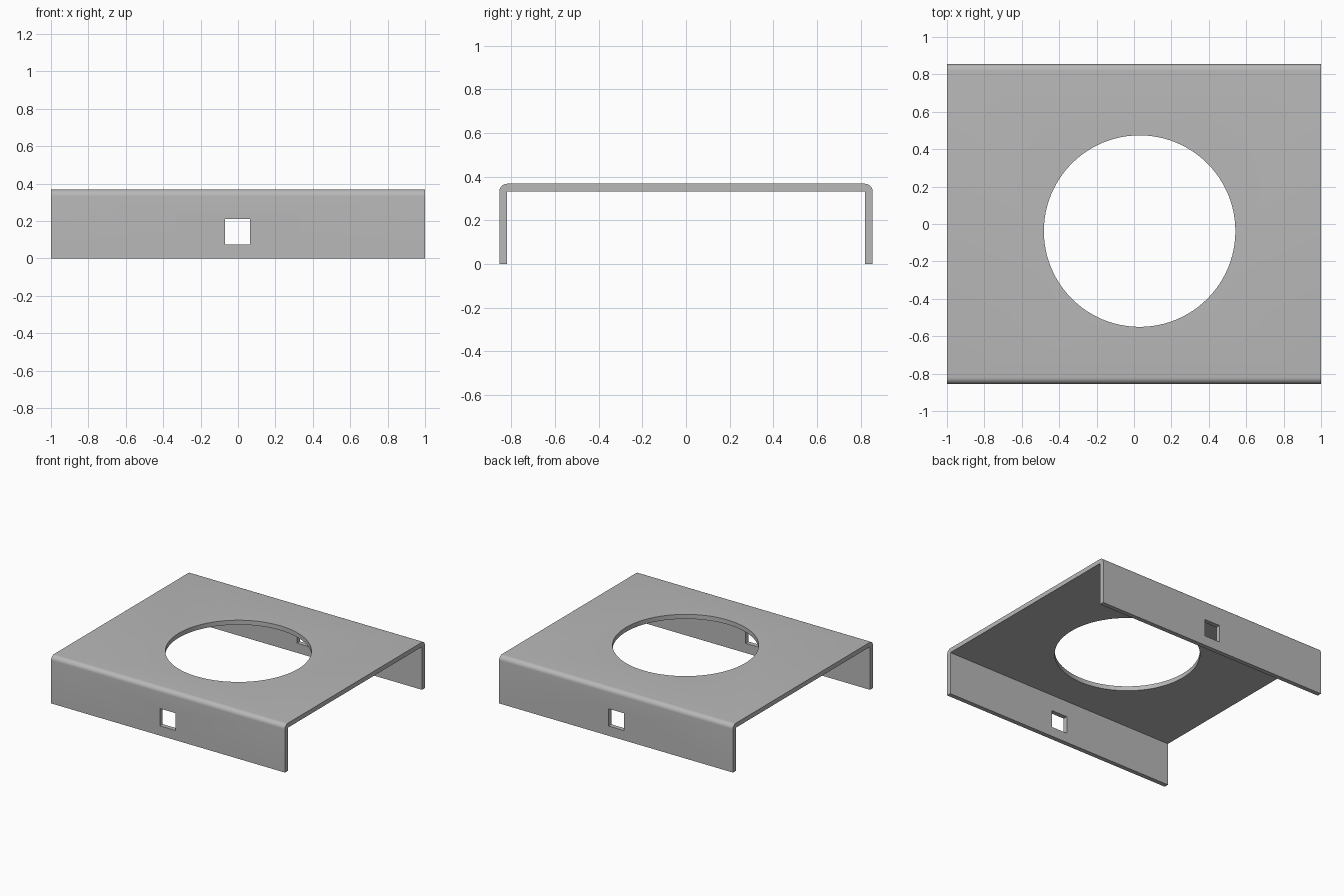
import bpy
import bmesh
import math

if "Cube" in bpy.data.objects:
    bpy.data.objects.remove(bpy.data.objects["Cube"])

HALF_W, HALF_D, HEIGHT = 1.0, 0.855, 0.368
WALL, BEND = 0.035, 0.035

# Sheet metal colour
metal = bpy.data.materials.new("light grey metal")
metal.use_nodes = True
grey = (0.48, 0.48, 0.48, 1)
metal.diffuse_color = grey
metal.node_tree.nodes["Principled BSDF"].inputs["Base Color"].default_value = grey

# U-shaped channel profile: outer edge with rounded bends, sharp inner corners
half = [(HALF_D - WALL, HEIGHT - WALL), (HALF_D - WALL, 0), (HALF_D, 0)]
for i in range(9):
    a = math.pi / 2 * i / 8
    half.append((HALF_D - BEND + BEND * math.cos(a), HEIGHT - BEND + BEND * math.sin(a)))
profile = half + [(-y, z) for y, z in reversed(half)]

bm = bmesh.new()
face = bm.faces.new([bm.verts.new((-HALF_W, y, z)) for y, z in profile])
ext = bmesh.ops.extrude_face_region(bm, geom=[face])
moved = [v for v in ext["geom"] if isinstance(v, bmesh.types.BMVert)]
bmesh.ops.translate(bm, verts=moved, vec=(2 * HALF_W, 0, 0))
bmesh.ops.recalc_face_normals(bm, faces=bm.faces)
mesh = bpy.data.meshes.new("bent_cover_plate")
bm.to_mesh(mesh)
bm.free()
mesh.materials.append(metal)
cover = bpy.data.objects.new("bent_cover_plate", mesh)
bpy.context.collection.objects.link(cover)

# Round opening in the top
bpy.ops.mesh.primitive_cylinder_add(vertices=96, radius=0.512, depth=0.3,
                                    location=(0.03, -0.038, HEIGHT))
round_cutter = bpy.context.object
round_cutter.name = "round_opening_cutter"

# Square slots through both side walls
bpy.ops.mesh.primitive_cube_add(size=1, location=(-0.003, 0, 0.142))
slot_cutter = bpy.context.object
slot_cutter.name = "square_slot_cutter"
slot_cutter.scale = (0.134, 2, 0.134)

for cutter in (round_cutter, slot_cutter):
    cutter.data.materials.append(metal)
    cutter.hide_render = True
    mod = cover.modifiers.new(cutter.name, 'BOOLEAN')
    mod.operation = 'DIFFERENCE'
    mod.solver = 'EXACT'
    mod.object = cutter

# Apply the cuts and drop the cutters
bpy.ops.object.select_all(action='DESELECT')
cover.select_set(True)
bpy.context.view_layer.objects.active = cover
for mod in list(cover.modifiers):
    bpy.ops.object.modifier_apply(modifier=mod.name)
for cutter in (round_cutter, slot_cutter):
    bpy.data.objects.remove(cutter)
bpy.ops.object.shade_smooth_by_angle(angle=math.radians(30))
